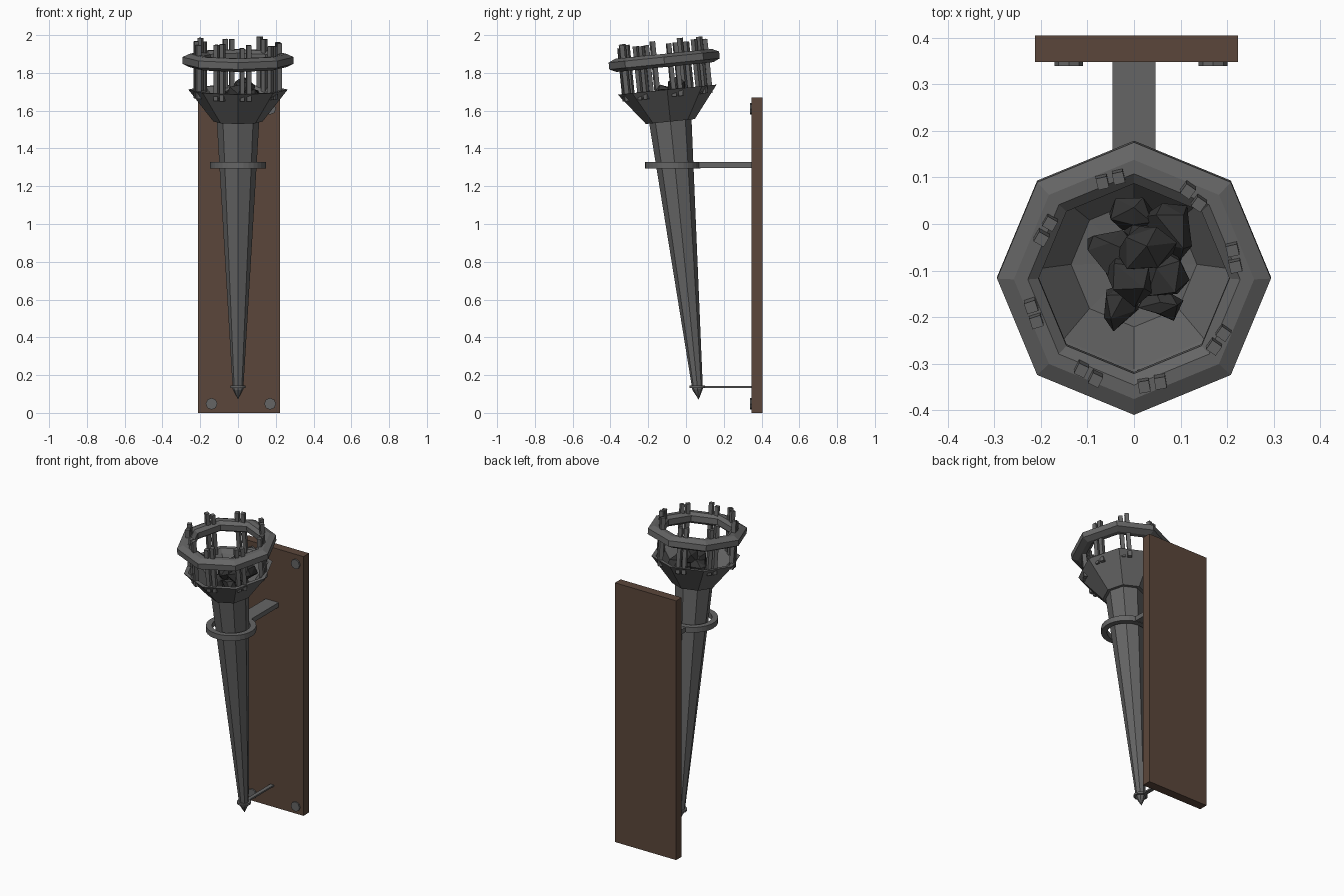
import bpy, bmesh, math, random
from mathutils import Matrix, Vector

cube = bpy.data.objects.get("Cube")
if cube:
    bpy.data.objects.remove(cube, do_unlink=True)

random.seed(4)


def material(name, color):
    m = bpy.data.materials.new(name)
    m.diffuse_color = (*color, 1)
    m.use_nodes = True
    m.node_tree.nodes["Principled BSDF"].inputs["Base Color"].default_value = (*color, 1)
    return m


iron = material("iron grey", (0.13, 0.13, 0.13))
wood = material("dark wood", (0.105, 0.062, 0.043))
coal = material("coal black", (0.035, 0.035, 0.035))

# Leaning frame of the torch, with its origin at the pointed tip
LEAN = Matrix.Translation((0, 0.067, 0.07)) @ Matrix.Rotation(math.radians(5.8), 4, 'X')


def finish(name, bm, mat, matrix=Matrix()):
    bmesh.ops.recalc_face_normals(bm, faces=bm.faces)
    bm.transform(matrix)
    mesh = bpy.data.meshes.new(name)
    bm.to_mesh(mesh)
    bm.free()
    mesh.materials.append(mat)
    obj = bpy.data.objects.new(name, mesh)
    bpy.context.collection.objects.link(obj)
    return obj


def lathe(name, profile, sides, mat, matrix=Matrix(), closed=False):
    """Spin a (radius, height) profile around z."""
    bm = bmesh.new()
    verts = [bm.verts.new((r, 0, z)) for r, z in profile]
    pairs = list(zip(verts, verts[1:]))
    if closed:
        pairs.append((verts[-1], verts[0]))
    edges = [bm.edges.new(p) for p in pairs]
    bmesh.ops.spin(bm, geom=verts + edges, cent=(0, 0, 0), axis=(0, 0, 1),
                   angle=math.tau, steps=sides, use_merge=True)
    bmesh.ops.remove_doubles(bm, verts=bm.verts, dist=0.0005)
    return finish(name, bm, mat, matrix)


def add_box(bm, low, high, matrix=Matrix()):
    low, high = Vector(low), Vector(high)
    place = Matrix.Translation((low + high) / 2) @ Matrix.Diagonal((*(high - low), 1))
    bmesh.ops.create_cube(bm, size=1, matrix=matrix @ place)


def box(name, low, high, mat):
    bm = bmesh.new()
    add_box(bm, low, high)
    return finish(name, bm, mat)


# Wall board with four bolts
box("wall_board", (-0.213, 0.348, 0), (0.223, 0.405, 1.67), wood)
for x, side in ((-0.14, "right"), (0.17, "left")):
    for z, level in ((0.048, "lower"), (1.61, "upper")):
        bm = bmesh.new()
        bmesh.ops.create_cone(bm, cap_ends=True, segments=8, radius1=0.031,
                              radius2=0.031, depth=0.012)
        place = Matrix.Translation((x, 0.345, z)) @ Matrix.Rotation(math.pi / 2, 4, 'X')
        finish(f"{level}_{side}_bolt", bm, iron, place)

# Brackets holding the shaft
lathe("upper_bracket_ring", [(0.112, 0), (0.147, 0), (0.147, 0.034), (0.112, 0.034)],
      32, iron, Matrix.Translation((0, -0.07, 1.295)), closed=True)
box("upper_bracket_arm", (-0.046, 0.06, 1.297), (0.046, 0.35, 1.327), iron)
lathe("lower_bracket_ring", [(0.022, 0), (0.041, 0), (0.041, 0.012), (0.022, 0.012)],
      24, iron, Matrix.Translation((0, 0.06, 0.132)), closed=True)
box("lower_bracket_arm", (-0.012, 0.09, 0.133), (0.012, 0.35, 0.143), iron)

# Tapered shaft and the hollow cup
lathe("shaft", [(0, 0), (0.028, 0.055), (0.113, 1.49), (0, 1.49)], 8, iron, LEAN)
lathe("cup", [(0, 1.48), (0.13, 1.48), (0.263, 1.65), (0.238, 1.65),
              (0.215, 1.625), (0.135, 1.52), (0, 1.51)], 8, iron, LEAN)

# Faceted hoop around the basket
lathe("basket_hoop", [(0.294, -0.018), (0.294, 0.018), (0.258, 0.035), (0.228, 0.035),
                      (0.205, 0.018), (0.205, -0.018), (0.228, -0.035), (0.258, -0.035)],
      8, iron, LEAN @ Matrix.Translation((0, 0, 1.805)), closed=True)

# Paired upright bars
bm = bmesh.new()
for angle in (13, 55, 103, 150, 198, 244, 280, 325):
    turn = Matrix.Rotation(math.radians(angle), 4, 'Z')
    for offset in (-0.018, 0.018):
        shift = random.uniform(-0.006, 0.006)
        top = random.uniform(1.89, 1.917)
        add_box(bm, (0.21 + shift, offset - 0.012, 1.61),
                (0.235 + shift, offset + 0.012, top), turn)
finish("basket_bars", bm, iron, LEAN)

# Heap of angular coals
bm = bmesh.new()
for x, y, z, size in ((0, 0.02, 1.65, 0.05), (0.08, -0.01, 1.67, 0.06),
                      (0.03, -0.05, 1.72, 0.055), (-0.04, -0.06, 1.66, 0.06),
                      (0.07, -0.10, 1.67, 0.055), (-0.01, -0.12, 1.68, 0.06),
                      (-0.03, -0.17, 1.64, 0.05), (0.06, -0.17, 1.64, 0.045),
                      (0.02, -0.08, 1.62, 0.09)):
    spin = Matrix.Rotation(random.uniform(0, math.tau), 4,
                           Vector((random.random(), random.random(), 1)))
    stretch = Matrix.Diagonal((1.15, 0.85, 1, 1))
    lump = bmesh.ops.create_icosphere(bm, subdivisions=1, radius=size,
                                      matrix=Matrix.Translation((x, y, z)) @ spin @ stretch)
    for v in lump["verts"]:
        v.co += Vector([random.uniform(-0.2, 0.2) * size for _ in range(3)])
finish("coals", bm, coal)
